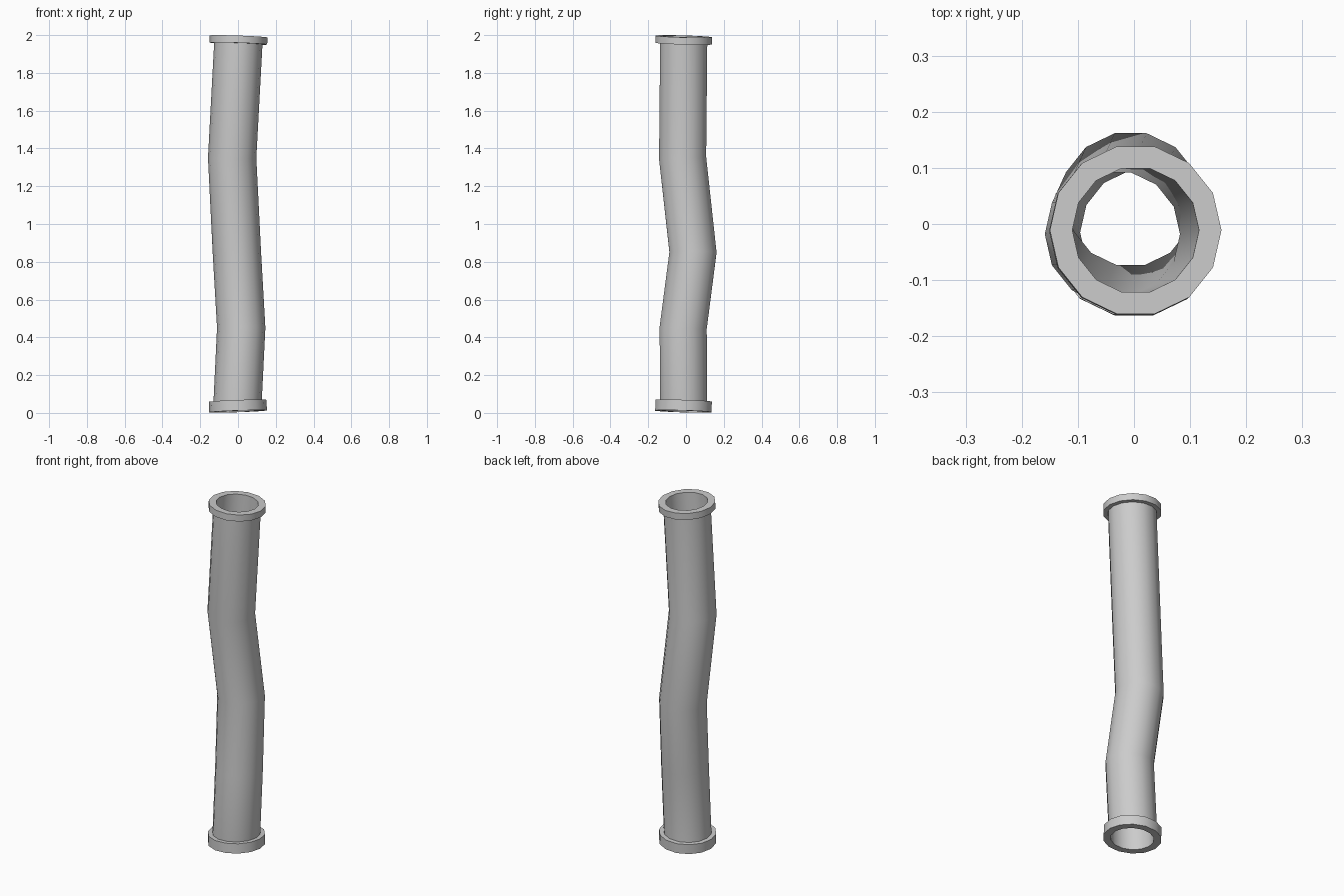
import bpy, bmesh, math
from mathutils import Vector

if "Cube" in bpy.data.objects:
    bpy.data.objects.remove(bpy.data.objects["Cube"])

SIDES = 14
R_PIPE, R_FLANGE, R_BORE = 0.128, 0.153, 0.113

# Centre line of the bent pipe with the tilt of each cross-section
low, low_n = Vector((0.0, -0.014, 0.008)), Vector((-0.035, 0.03, 1)).normalized()
top, top_n = Vector((0.003, -0.011, 1.993)), Vector((0.035, 0.03, 1)).normalized()
bends = [
    (Vector((0.017, -0.015, 0.45)), Vector((0.0, 0.05, 1)).normalized()),
    (Vector((-0.006, 0.037, 0.85)), Vector((-0.05, 0.01, 1)).normalized()),
    (Vector((-0.031, -0.018, 1.35)), Vector((0.0, -0.05, 1)).normalized()),
]
low_lip = low + low_n * 0.056
top_lip = top - top_n * 0.038


def ring(bm, centre, normal, radius):
    u = Vector((0, 1, 0)).cross(normal).normalized()
    v = normal.cross(u)
    return [bm.verts.new(centre + radius * (u * math.cos(a) + v * math.sin(a)))
            for a in (2 * math.pi * i / SIDES for i in range(SIDES))]


# Outer wall with a flange at each end, then back down the bore
sections = [(low, low_n, R_FLANGE), (low_lip, low_n, R_FLANGE), (low_lip, low_n, R_PIPE)]
sections += [(c, n, R_PIPE) for c, n in bends]
sections += [(top_lip, top_n, R_PIPE), (top_lip, top_n, R_FLANGE),
             (top, top_n, R_FLANGE), (top, top_n, R_BORE)]
sections += [(c, n, R_BORE) for c, n in reversed(bends)]
sections += [(low, low_n, R_BORE)]

bm = bmesh.new()
rings = [ring(bm, *s) for s in sections]
for a, b in zip(rings, rings[1:] + rings[:1]):
    for i in range(SIDES):
        j = (i + 1) % SIDES
        bm.faces.new((a[i], a[j], b[j], b[i]))
bmesh.ops.recalc_face_normals(bm, faces=bm.faces)

mesh = bpy.data.meshes.new("bent_pipe")
bm.to_mesh(mesh)
bm.free()
pipe = bpy.data.objects.new("bent_pipe", mesh)
bpy.context.collection.objects.link(pipe)

# Smooth walls, sharp flange edges
bpy.context.view_layer.objects.active = pipe
pipe.select_set(True)
bpy.ops.object.shade_smooth_by_angle(angle=math.radians(35))
